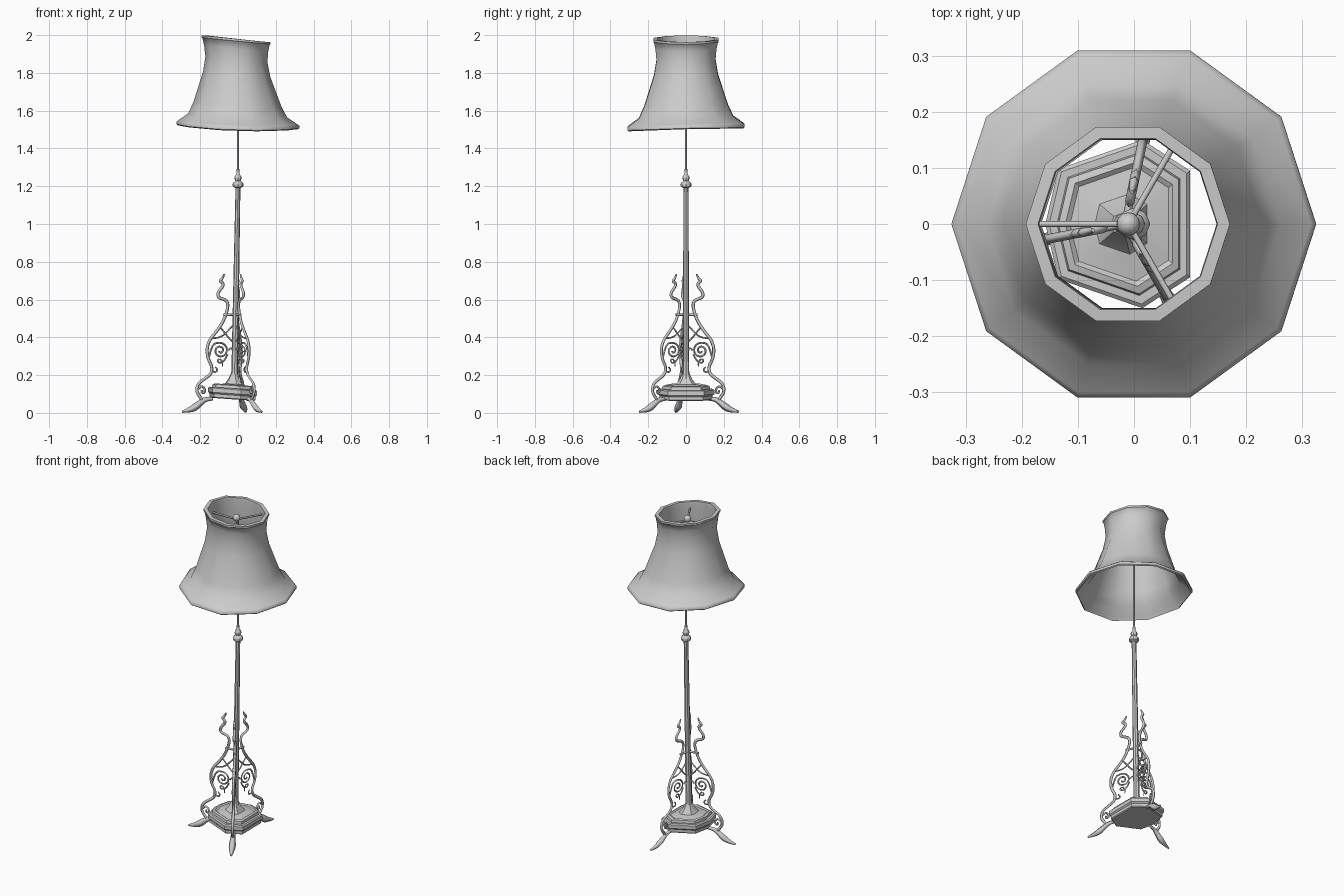
import bpy, bmesh, math
from mathutils import Vector

if "Cube" in bpy.data.objects:
    bpy.data.objects.remove(bpy.data.objects["Cube"])


def loft(name, rings, closed=False, angle=35):
    """Skin a list of rings (equal point counts); cap the ends unless closed."""
    bm = bmesh.new()
    vs = [[bm.verts.new(p) for p in r] for r in rings]
    n = len(vs[0])
    pairs = list(zip(vs, vs[1:])) + ([(vs[-1], vs[0])] if closed else [])
    for a, b in pairs:
        for i in range(n):
            j = (i + 1) % n
            bm.faces.new((a[i], a[j], b[j], b[i]))
    if not closed:
        bm.faces.new(vs[0][::-1])
        bm.faces.new(vs[-1])
    bmesh.ops.recalc_face_normals(bm, faces=bm.faces)
    me = bpy.data.meshes.new(name)
    bm.to_mesh(me)
    bm.free()
    ob = bpy.data.objects.new(name, me)
    bpy.context.collection.objects.link(ob)
    smooth(ob, angle)
    return ob


def smooth(ob, angle):
    bpy.ops.object.select_all(action='DESELECT')
    bpy.context.view_layer.objects.active = ob
    ob.select_set(True)
    bpy.ops.object.shade_smooth_by_angle(angle=math.radians(angle))


def circle(r, z, n, x=0.0):
    return [Vector((x + r * math.cos(2 * math.pi * i / n),
                    r * math.sin(2 * math.pi * i / n), z)) for i in range(n)]


# lampshade: ten-sided flared bell, slightly tilted, with rolled rims
profile = [(.318, 1.503), (.325, 1.508), (.325, 1.522), (.316, 1.530), (.262, 1.567), (.232, 1.63),
           (.205, 1.71), (.178, 1.79), (.164, 1.87), (.170, 1.93), (.178, 1.966), (.182, 1.969),
           (.182, 1.98), (.160, 1.981), (.158, 1.969), (.163, 1.93), (.157, 1.87), (.171, 1.79),
           (.198, 1.71), (.225, 1.63), (.255, 1.562), (.305, 1.520)]
rings = []
for r, z in profile:
    t = (z - 1.5) / .48
    ring = circle(r, z, 10)
    for p in ring:
        c, s = p.x / r, p.y / r
        p.z += -(.010 + .008 * t) * c + (1 - t) * (.012 * c * c + .008 * s - .003)
        p.x -= .011 * t
    rings.append(ring)
loft("lampshade", rings, closed=True, angle=50)

# plinth: stepped polygon platform rising into the pole socket
outline = [(.10, -.095), (.10, .095), (.015, .15), (-.135, .098), (-.158, 0), (-.135, -.098), (.015, -.15)]
steps = [(.90, .07), (.94, .075), (.94, .092), (1, .10), (1, .122), (.95, .128), (.85, .128), (.83, .143),
         (.74, .148), (.68, .142), (.36, .152), (.22, .178), (.14, .205)]
loft("plinth", [[(-.02 + (x + .02) * k, y * k, z - .07 * x * k) for x, y in outline] for k, z in steps], angle=30)

# pole: leaning column, turned collar and thin upper rod
pole = [(.026, .18), (.020, .20), (.017, .22), (.016, .55), (.013, 1.19), (.027, 1.197), (.029, 1.21), (.026, 1.218),
        (.014, 1.228), (.020, 1.24), (.017, 1.252), (.009, 1.262), (.006, 1.30), (.006, 1.93)]
loft("pole", [circle(r, z, 8, -.022 + .022 * min(1, z / 1.2)) for r, z in pole], angle=40)

# finial ball
bpy.ops.mesh.primitive_uv_sphere_add(segments=12, ring_count=8, radius=.021, location=(-.010, 0, 1.94))
bpy.context.object.name = "finial"
smooth(bpy.context.object, 60)


def curve(name, paths, sides=0):
    """Curve object; each path is (base radius, [(x, z, optional factor)])."""
    cu = bpy.data.curves.new(name, 'CURVE')
    cu.dimensions = '3D'
    cu.bevel_depth = 1.0
    cu.bevel_resolution = sides
    cu.use_fill_caps = True
    for rad, pts in paths:
        sp = cu.splines.new('NURBS')
        sp.points.add(len(pts) - 1)
        for p, q in zip(sp.points, pts):
            p.co = (q[0], 0, q[1], 1)
            p.radius = rad * (q[2] if len(q) > 2 else 1)
        sp.order_u = min(3, len(pts))
        sp.use_endpoint_u = True
        sp.resolution_u = 3
    return cu


def place(name, data, x, angle):
    ob = bpy.data.objects.new(name, data)
    ob.location.x = x
    ob.rotation_euler.z = math.radians(angle)
    bpy.context.collection.objects.link(ob)


def spiral(cx, cz, r0, start, turns, n=16):
    return [(cx + r0 * (1 - .85 * i / n) * math.cos(start + turns * 2 * math.pi * i / n),
             cz + r0 * (1 - .85 * i / n) * math.sin(start + turns * 2 * math.pi * i / n)) for i in range(n + 1)]


# one scrolled leg, drawn in the radial plane
stem = [(.170, .06), (.190, .085), (.208, .115), (.200, .155), (.165, .18), (.128, .205), (.122, .245),
        (.148, .29), (.152, .345), (.135, .39), (.100, .43), (.065, .48), (.045, .53), (.036, .575),
        (.050, .600), (.092, .610), (.092, .640), (.062, .672), (.066, .690), (.084, .698),
        (.066, .712, .8), (.058, .735, .5)]
foot = [(.12, .075, .6), (.155, .075, .8), (.185, .055, 1), (.215, .030, 1.3), (.245, .015, .9), (.285, .006, .35)]
leg = [
    (.0085, stem),
    (.016, foot),
    (.006, [(.20, .125), (.185, .145), (.162, .13), (.163, .105), (.18, .105), (.178, .12)]),   # foot curl
    (.0050, [(.142, .29), (.125, .36)] + spiral(.080, .33, .045, 1.2, 1.75)),                   # main scroll
    (.0045, [(.040, .31), (.055, .275), (.085, .262), (.098, .28), (.085, .285)]),              # lower tendrils
    (.0045, [(.080, .285), (.062, .265), (.068, .245, .5)]),
    (.0045, [(.128, .225), (.105, .21), (.092, .232), (.106, .242)]),
    (.0045, [(.130, .395), (.085, .395), (.045, .425), (.010, .465)]),                          # crossed braces
    (.0045, [(.082, .455), (.055, .425), (.030, .39), (.008, .375)]),
    (.0045, [(.036, .33), (.022, .35), (.010, .33), (.010, .28)]),
    (.0070, [(.062, .52), (.005, .52)]),                                                        # collar bar
]
leg_data = curve("scrolled_leg", leg, 0)
for label, ang in (("left", 191), ("front", -60), ("back", 78)):
    place(label + "_leg", leg_data, -.016, ang)

# three spokes carrying the shade
spoke_data = curve("shade_spoke", [(.0055, [(0, 1.93), (.160, 1.93)])], 1)
for i, ang in enumerate((60, 180, 300)):
    place("shade_spoke_%d" % (i + 1), spoke_data, -.010, ang)
